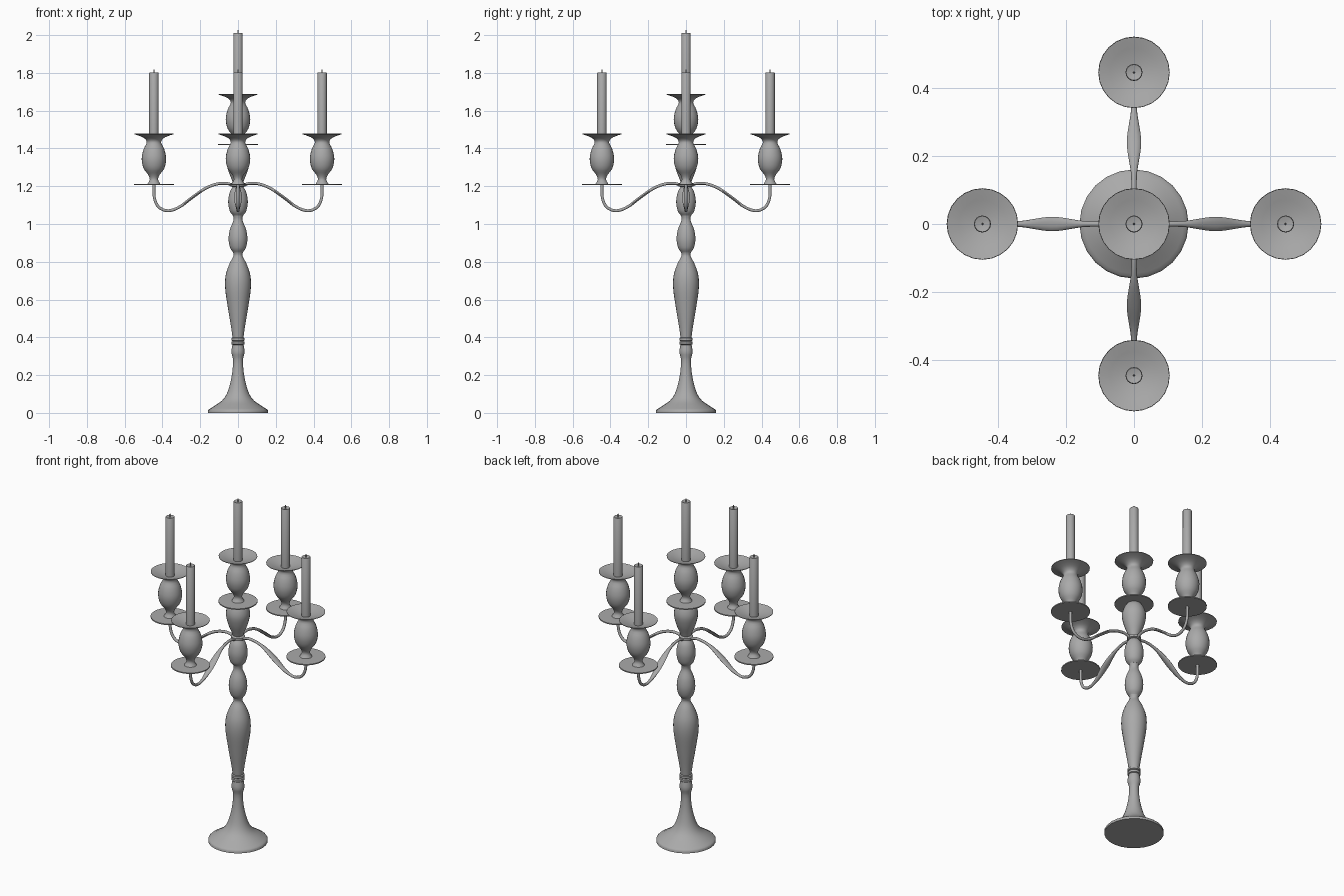
import bpy, bmesh, math
from mathutils import Vector

cube = bpy.data.objects.get("Cube")
if cube:
    bpy.data.objects.remove(cube)

grey = bpy.data.materials.new("grey metal")
grey.use_nodes = True
grey.diffuse_color = (0.4, 0.4, 0.4, 1)
grey.node_tree.nodes["Principled BSDF"].inputs["Base Color"].default_value = (0.4, 0.4, 0.4, 1)


def smooth_path(points, steps=4):
    """Catmull-Rom interpolation through the points."""
    pts = [Vector(p) for p in points]
    ext = [2 * pts[0] - pts[1]] + pts + [2 * pts[-1] - pts[-2]]
    out = []
    for a, b, c, d in zip(ext, ext[1:], ext[2:], ext[3:]):
        for i in range(steps):
            t = i / steps
            out.append(0.5 * (2 * b + (c - a) * t + (2 * a - 5 * b + 4 * c - d) * t * t
                              + (3 * b - a - 3 * c + d) * t ** 3))
    return out + [pts[-1]]


def loft(name, rings, angle=40):
    """Skin rings of points, cap both ends, shade smooth."""
    bm = bmesh.new()
    loops = [[bm.verts.new(p) for p in ring] for ring in rings]
    n = len(loops[0])
    for lo, hi in zip(loops, loops[1:]):
        for i in range(n):
            j = (i + 1) % n
            bm.faces.new((lo[i], lo[j], hi[j], hi[i]))
    bm.faces.new(loops[0][::-1])
    bm.faces.new(loops[-1])
    bmesh.ops.recalc_face_normals(bm, faces=bm.faces)
    mesh = bpy.data.meshes.new(name)
    bm.to_mesh(mesh)
    bm.free()
    mesh.materials.append(grey)
    obj = bpy.data.objects.new(name, mesh)
    bpy.context.collection.objects.link(obj)
    bpy.ops.object.select_all(action="DESELECT")
    obj.select_set(True)
    bpy.context.view_layer.objects.active = obj
    bpy.ops.object.shade_smooth_by_angle(angle=math.radians(angle))
    return obj


def lathe(name, profile, x=0, y=0, z=0, sides=24):
    angles = [2 * math.pi * i / sides for i in range(sides)]
    return loft(name, [[(x + r * math.cos(a), y + r * math.sin(a), z + h) for a in angles]
                       for r, h in profile])


# Foot and turned stem
lathe("foot", [(0.16, 0), (0.16, 0.012)] + [tuple(p) for p in smooth_path(
    [(0.155, 0.018), (0.125, 0.037), (0.085, 0.065), (0.06, 0.1), (0.043, 0.15),
     (0.031, 0.21), (0.026, 0.28), (0.035, 0.32), (0.03, 0.36)], 3)])
for z in (0.37, 0.39):
    lathe("stem_ring", [(0.028, -0.01), (0.035, -0.006), (0.035, 0.006), (0.028, 0.01)], z=z)
lathe("lower_stem", smooth_path(
    [(0.028, 0.39), (0.036, 0.45), (0.054, 0.56), (0.068, 0.66), (0.065, 0.73),
     (0.045, 0.79), (0.024, 0.83), (0.026, 0.85)]))
lathe("middle_knob", smooth_path(
    [(0.026, 0.85), (0.042, 0.875), (0.05, 0.92), (0.043, 0.97), (0.024, 1.02), (0.027, 1.05)]))
lathe("upper_knob", smooth_path(
    [(0.027, 1.045), (0.044, 1.07), (0.052, 1.12), (0.043, 1.17), (0.026, 1.2)]))
lathe("arm_collar", [(0.026, 1.195), (0.038, 1.2), (0.038, 1.215), (0.026, 1.222)])
lathe("top_bulb", smooth_path(
    [(0.026, 1.215), (0.035, 1.24), (0.054, 1.29), (0.065, 1.345), (0.056, 1.39), (0.038, 1.42)]))


# Candle holder: drip plate, vase-shaped cup with a flared dish, candle and wick
def holder(x, y, z):
    lathe("drip_plate", [(0.105, -0.003), (0.105, 0.003)], x, y, z)
    cup = [tuple(p) for p in smooth_path(
        [(0.034, 0.002), (0.022, 0.025), (0.03, 0.05), (0.055, 0.085), (0.065, 0.135),
         (0.055, 0.185), (0.038, 0.222), (0.05, 0.243), (0.075, 0.256), (0.104, 0.265)], 3)]
    lathe("cup", cup + [(0.104, 0.268), (0.07, 0.259), (0.026, 0.245)], x, y, z)
    lathe("candle", [(0.025, 0.24), (0.025, 0.589), (0.023, 0.592), (0.004, 0.587)], x, y, z, 16)
    lathe("wick", [(0.003, 0.58), (0.003, 0.6), (0.002, 0.608)], x, y, z, 6)


holder(0, 0, 1.42)

# Curved arms that widen into a leaf halfway
path = smooth_path([(0.02, 1.2), (0.06, 1.215), (0.11, 1.212), (0.17, 1.19), (0.24, 1.142),
                    (0.31, 1.09), (0.37, 1.07), (0.42, 1.09), (0.443, 1.14), (0.445, 1.21)])
for k in range(4):
    turn = k * math.pi / 2
    out = Vector((math.cos(turn), math.sin(turn), 0))
    side = Vector((-out.y, out.x, 0))
    rings = []
    for i, p in enumerate(path):
        d = (path[min(i + 1, len(path) - 1)] - path[max(i - 1, 0)]).normalized()
        normal = out * -d.y + Vector((0, 0, d.x))
        leaf = max(0, 1 - abs(p.x - 0.24) / 0.11) if i < len(path) * 0.7 else 0
        width = 0.008 + 0.013 * leaf * leaf * (3 - 2 * leaf)
        centre = out * p.x + Vector((0, 0, p.y))
        rings.append([centre + side * width * math.cos(a) + normal * 0.008 * math.sin(a)
                      for a in (math.pi * j / 5 for j in range(10))])
    loft("arm", rings, 60)
    holder(out.x * 0.445, out.y * 0.445, 1.21)
